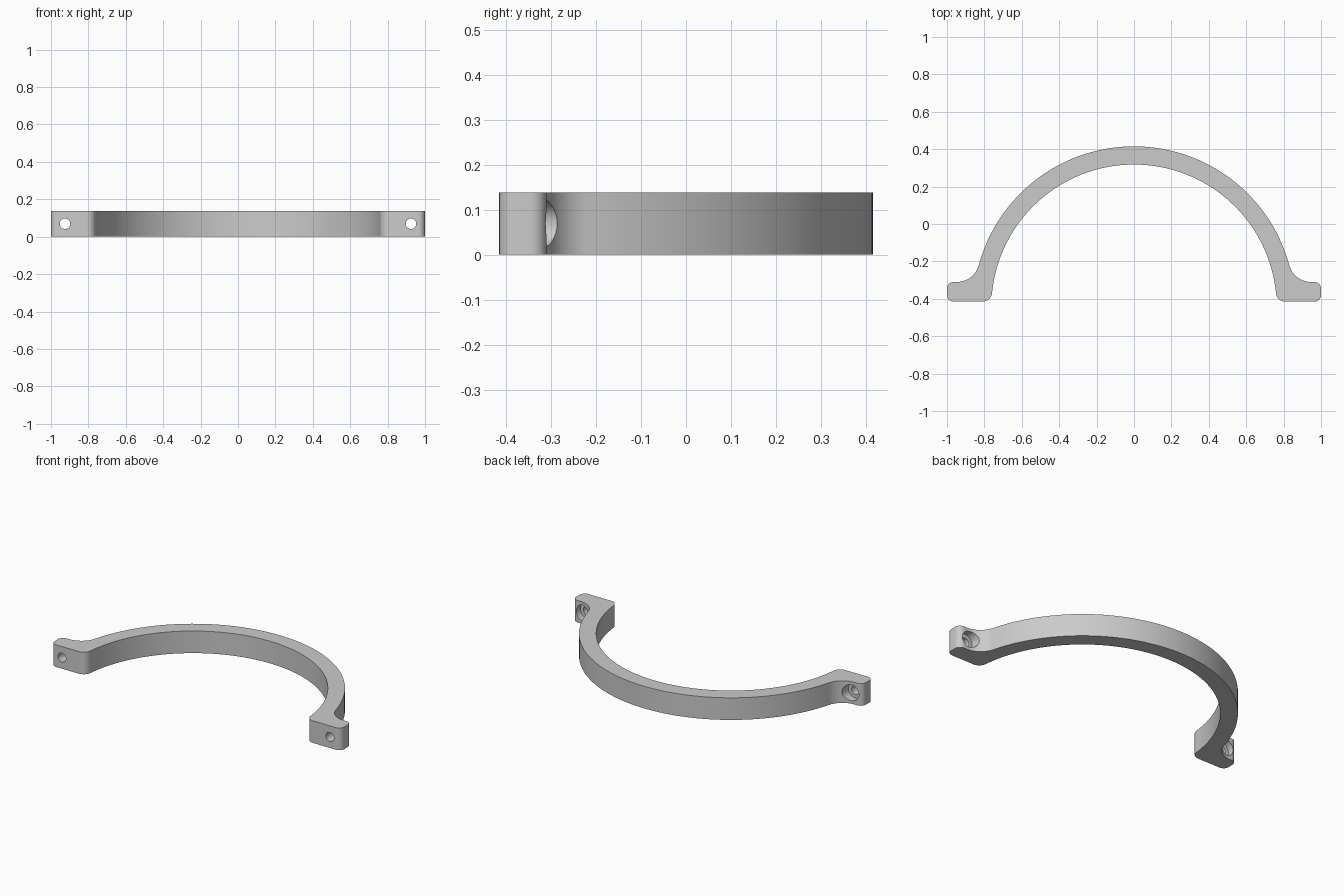
import bpy, bmesh
from math import radians, atan2, cos, sin, sqrt, pi
from mathutils import Matrix

if "Cube" in bpy.data.objects:
    bpy.data.objects.remove(bpy.data.objects["Cube"], do_unlink=True)

HEIGHT = 0.138
BACK, FRONT, LUG_TOP = 0.415, -0.415, -0.31
RING_Y, R_IN, R_OUT = -0.445, 0.763, 0.86   # ring centre and radii
FILLET, CORNER, TOE = 0.121, 0.035, 0.05    # rounding radii
HOLE_X = 0.925

grey = bpy.data.materials.new("plain grey")
grey.use_nodes = True
colour = (0.6, 0.6, 0.6, 1)
grey.diffuse_color = colour
grey.node_tree.nodes["Principled BSDF"].inputs["Base Color"].default_value = colour


def arc(cx, cy, r, a0, a1, n):
    return [(cx + r * cos(a0 + (a1 - a0) * i / n),
             cy + r * sin(a0 + (a1 - a0) * i / n)) for i in range(n + 1)]


# Tangent centres of the concave fillet and the rounded inner toe
fil_y = LUG_TOP + FILLET
fil_x = sqrt((R_OUT + FILLET) ** 2 - (fil_y - RING_Y) ** 2)
fil_a = atan2(fil_y - RING_Y, fil_x)
toe_y = FRONT + TOE
toe_x = sqrt((R_IN + TOE) ** 2 - (toe_y - RING_Y) ** 2)
toe_a = atan2(toe_y - RING_Y, toe_x)

# Half outline from the crown around the lug and back along the inside
half = arc(0, RING_Y, R_OUT, pi / 2, fil_a, 40)
half += arc(fil_x, fil_y, FILLET, fil_a + pi, 1.5 * pi, 14)[1:]
half += arc(1 - CORNER, LUG_TOP - CORNER, CORNER, pi / 2, 0, 8)
half += arc(1 - CORNER, FRONT + CORNER, CORNER, 0, -pi / 2, 8)
half += arc(toe_x, toe_y, TOE, -pi / 2, toe_a - pi, 10)
half += arc(0, RING_Y, R_IN, toe_a, pi / 2, 40)[1:]
outline = half + [(-x, y) for x, y in half[-2:0:-1]]

# Clamp body
bm = bmesh.new()
face = bm.faces.new([bm.verts.new((x, y, 0)) for x, y in outline])
grown = bmesh.ops.extrude_face_region(bm, geom=[face])
bmesh.ops.translate(bm, vec=(0, 0, HEIGHT),
                    verts=[v for v in grown["geom"] if isinstance(v, bmesh.types.BMVert)])
bmesh.ops.recalc_face_normals(bm, faces=bm.faces)
mesh = bpy.data.meshes.new("half_ring_clamp")
bm.to_mesh(mesh)
bm.free()
mesh.materials.append(grey)
clamp = bpy.data.objects.new("half_ring_clamp", mesh)
bpy.context.collection.objects.link(clamp)


def cut(name, x, r, y0, y1):
    """Bore a hole along y through a lug."""
    b = bmesh.new()
    bmesh.ops.create_cone(b, cap_ends=True, segments=40, radius1=r, radius2=r, depth=y1 - y0,
                          matrix=Matrix.Translation((x, (y0 + y1) / 2, HEIGHT / 2))
                          @ Matrix.Rotation(pi / 2, 4, "X"))
    m = bpy.data.meshes.new(name)
    b.to_mesh(m)
    b.free()
    m.materials.append(grey)
    cutter = bpy.data.objects.new(name, m)
    bpy.context.collection.objects.link(cutter)
    cutter.hide_render = True
    mod = clamp.modifiers.new(name, "BOOLEAN")
    mod.operation = "DIFFERENCE"
    mod.solver = "EXACT"
    mod.object = cutter
    bpy.context.view_layer.objects.active = clamp
    bpy.ops.object.modifier_apply(modifier=name)
    bpy.data.objects.remove(cutter, do_unlink=True)


# Bolt hole and recess for the bolt head in each lug
for side, sign in (("left", 1), ("right", -1)):
    cut(side + "_bolt_hole", sign * HOLE_X, 0.028, -0.5, -0.2)
    cut(side + "_bolt_recess", sign * HOLE_X, 0.05, -0.35, -0.1)

# Smooth curved walls with sharp rims
bpy.ops.object.select_all(action="DESELECT")
clamp.select_set(True)
bpy.context.view_layer.objects.active = clamp
bpy.ops.object.shade_smooth_by_angle(angle=radians(30))
